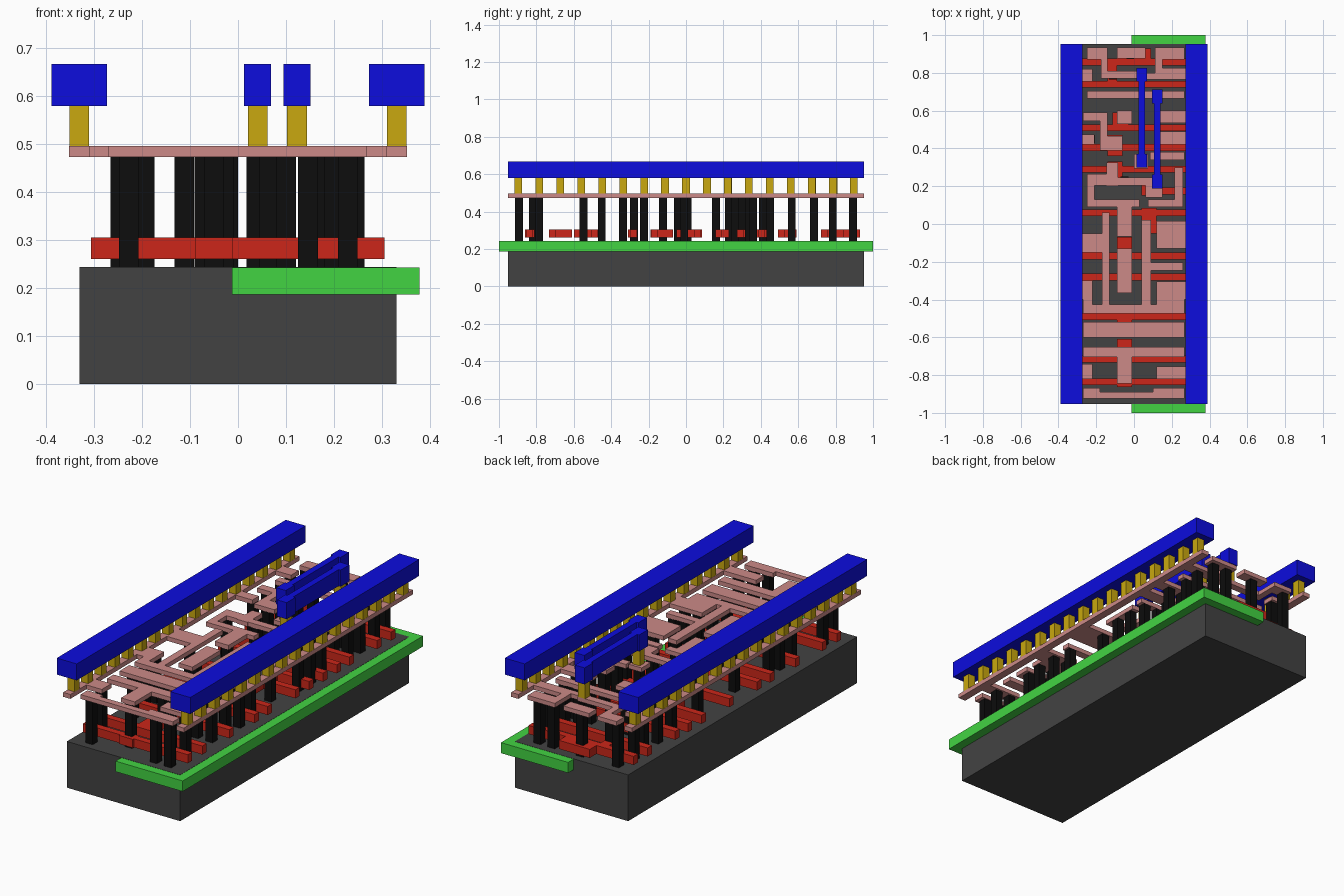
import bpy, bmesh
from mathutils import Matrix


def linear(c):
    """Screen colour value to linear."""
    return c / 12.92 if c <= 0.04045 else ((c + 0.055) / 1.055) ** 2.4


def layer(name, rects, z0, z1, color):
    """One object made of boxes; each rect is (x0, x1, y0, y1)."""
    bm = bmesh.new()
    for x0, x1, y0, y1 in rects:
        m = Matrix.Translation(((x0 + x1) / 2, (y0 + y1) / 2, (z0 + z1) / 2))
        bmesh.ops.create_cube(bm, size=1, matrix=m @ Matrix.Diagonal((x1 - x0, y1 - y0, z1 - z0, 1)))
    me = bpy.data.meshes.new(name)
    bm.to_mesh(me)
    bm.free()
    ob = bpy.data.objects.new(name, me)
    bpy.context.collection.objects.link(ob)
    mat = bpy.data.materials.new(name + "_color")
    mat.diffuse_color = (*[linear(c) for c in color], 1)
    me.materials.append(mat)
    return ob


def square(x, y, s=0.041):
    return (x - s / 2, x + s / 2, y - s / 2, y + s / 2)


RED, BLACK, PINK = (0.8, 0.15, 0.1), (0.05, 0.05, 0.05), (0.8, 0.54, 0.53)
GOLD, BLUE = (0.79, 0.66, 0.06), (0.05, 0.05, 0.87)

# base block and the well set into its top
layer("substrate", [(-0.33, 0.33, -0.953, 0.953)], 0, 0.2435, (0.26, 0.26, 0.26))
layer("well", [(-0.013, 0.378, -1, 1)], 0.187, 0.2425, (0.26, 0.83, 0.26))

# gate fingers across the cell, with contact pads
fingers = [0.857, 0.74, 0.51, 0.405, 0.29, 0.06, -0.17, -0.28, -0.49, -0.715, -0.835]
gates = [(-0.307, 0.305, y - 0.018, y + 0.018) for y in fingers]
gates += [(0.06, 0.305, 0.157, 0.193)]
pads = [(-0.09, 0.09, 0.86, 0.93), (-0.14, -0.09, 0.74, 0.84), (-0.115, -0.03, 0.51, 0.59),
        (-0.14, -0.06, 0.36, 0.47), (-0.14, -0.06, 0.21, 0.33), (0.04, 0.12, 0.15, 0.23),
        (0.04, 0.12, -0.05, 0.085), (-0.09, -0.01, -0.19, -0.07), (-0.09, -0.01, -0.31, -0.262),
        (-0.09, -0.01, -0.6, -0.47), (-0.09, -0.01, -0.727, -0.61), (-0.09, -0.01, -0.862, -0.81)]
layer("gate_fingers", gates + pads, 0.26, 0.305, RED)

# contact pillars, grouped by row
rows = {
    -0.893: (-0.228, 0.146, 0.229), -0.82: (-0.05,), -0.785: (-0.245, 0.16, 0.243),
    -0.548: (-0.228, -0.05, 0.146, 0.229), -0.45: (-0.228, 0.16, 0.243),
    -0.337: (-0.245, 0.16, 0.243), -0.278: (-0.05,), -0.225: (0.1, 0.229),
    -0.123: (-0.195,), -0.043: (-0.03,), -0.01: (0.065, 0.195), 0.01: (-0.07,),
    0.16: (0.087, 0.238), 0.23: (-0.228, -0.05), 0.26: (0.238,), 0.3: (-0.112,),
    0.335: (0.038,), 0.36: (0.15, 0.23), 0.41: (-0.112,), 0.45: (-0.228, 0.16),
    0.565: (-0.228, -0.05, 0.16, 0.243), 0.684: (-0.228, 0.146, 0.229),
    0.785: (-0.245, -0.112, 0.243), 0.893: (-0.228, -0.02, 0.146, 0.229)}
layer("contacts", [square(x, y) for y, xs in rows.items() for x in xs], 0.243, 0.473, BLACK)

# local wiring: rails, then signal wires in three stretches along the cell
rails = [(-0.352, -0.31, -0.953, 0.953), (0.31, 0.352, -0.953, 0.953)]
rail_stubs = [(-0.33, -0.22, 0.755, 0.82), (0.12, 0.33, 0.765, 0.825), (0.14, 0.33, 0.535, 0.6),
              (-0.33, -0.21, 0.42, 0.475), (0.12, 0.33, 0.42, 0.49), (-0.33, -0.145, -0.15, -0.05),
              (0.12, 0.33, -0.13, 0.015), (-0.33, -0.22, -0.4, -0.3), (0.12, 0.33, -0.4, -0.305),
              (-0.33, -0.22, -0.82, -0.74), (0.12, 0.33, -0.82, -0.755)]
back_wires = [(-0.25, -0.14, 0.87, 0.935), (-0.175, -0.14, 0.77, 0.935), (-0.175, 0.065, 0.77, 0.81),
              (-0.09, 0.06, 0.875, 0.935), (0.11, 0.268, 0.87, 0.935), (0.11, 0.15, 0.765, 0.935),
              (0.02, 0.15, 0.765, 0.80), (-0.25, 0.268, 0.665, 0.705), (-0.09, -0.01, 0.53, 0.6),
              (-0.27, -0.14, 0.545, 0.59), (-0.18, -0.14, 0.42, 0.59), (-0.18, -0.06, 0.39, 0.465)]
mid_wires = [(0.085, 0.268, 0.34, 0.38), (0, 0.075, 0.295, 0.37), (-0.145, -0.085, 0.2, 0.325),
             (-0.25, -0.085, 0.205, 0.265), (-0.25, -0.21, 0.09, 0.265), (-0.25, 0.03, 0.09, 0.13),
             (-0.09, 0.15, 0.205, 0.245), (0.06, 0.15, 0.14, 0.245), (0.215, 0.26, 0.09, 0.3),
             (0.075, 0.26, 0.09, 0.13), (-0.09, -0.01, -0.065, 0.115), (-0.09, -0.01, -0.365, -0.13)]
front_wires = [(-0.17, -0.13, -0.47, 0.06), (0.04, 0.09, -0.47, 0.02), (0.08, 0.26, -0.245, -0.205),
               (-0.27, 0.268, -0.475, -0.425), (-0.27, -0.22, -0.475, -0.4), (0.12, 0.268, -0.475, -0.4),
               (-0.27, 0.268, -0.6, -0.52), (-0.27, 0.268, -0.705, -0.65), (-0.09, -0.01, -0.845, -0.65),
               (-0.27, -0.18, -0.925, -0.868), (0.1, 0.268, -0.925, -0.868), (-0.27, 0.268, -0.925, -0.89)]
layer("local_wiring", rails + rail_stubs + back_wires + mid_wires + front_wires, 0.473, 0.496, PINK)

# metal straps: two end pads and a thin bar, each (x, y of one end, y of other end)
straps = [(0.041, 0.335, 0.79), (0.123, 0.225, 0.675)]

# vias under the power rails and strap ends
vias = [square(sx * 0.331, 0.112 * (i - 8)) for sx in (-1, 1) for i in range(17)]
vias += [square(x, y) for x, a, b in straps for y in (a, b)]
layer("vias", vias, 0.496, 0.58, GOLD)

# power rails and metal straps
layer("power_rails", [(-0.389, -0.273, -0.953, 0.953), (0.273, 0.389, -0.953, 0.953)], 0.58, 0.667, BLUE)
metal = []
for x, a, b in straps:
    metal.append((x - 0.017, x + 0.017, a, b))
    metal += [(x - 0.028, x + 0.028, y - 0.036, y + 0.036) for y in (a, b)]
layer("metal_straps", metal, 0.58, 0.667, BLUE)
